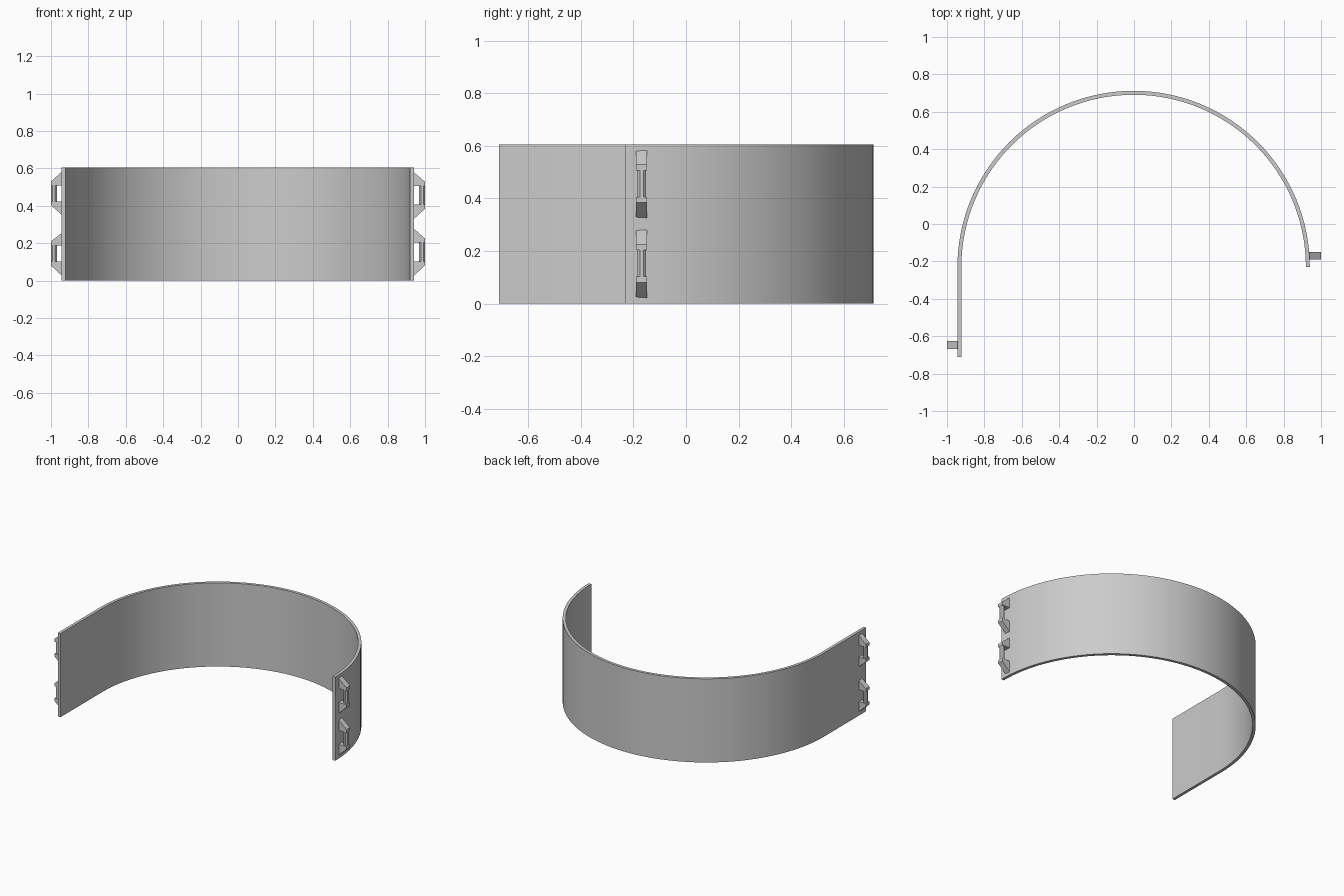
import bpy, bmesh, math
from mathutils import Vector

cube = bpy.data.objects.get("Cube")
if cube:
    bpy.data.objects.remove(cube)

grey = bpy.data.materials.new("plain grey")
grey.use_nodes = True
grey.diffuse_color = (0.6, 0.6, 0.6, 1)
grey.node_tree.nodes["Principled BSDF"].inputs["Base Color"].default_value = grey.diffuse_color

HEIGHT, OUTER, THICK = 0.605, 0.942, 0.021
CENTRE = Vector((-0.002, -0.23))
FRONT = -0.71


def extrude(bm, outline, move):
    """Extrude a closed outline into a solid prism."""
    face = bm.faces.new([bm.verts.new(p) for p in outline])
    new = bmesh.ops.extrude_face_region(bm, geom=[face])["geom"]
    bmesh.ops.translate(bm, vec=move, verts=[v for v in new if isinstance(v, bmesh.types.BMVert)])


def finish(bm, name):
    bmesh.ops.recalc_face_normals(bm, faces=bm.faces)
    mesh = bpy.data.meshes.new(name)
    bm.to_mesh(mesh)
    bm.free()
    mesh.materials.append(grey)
    obj = bpy.data.objects.new(name, mesh)
    bpy.context.collection.objects.link(obj)
    bpy.ops.object.select_all(action="DESELECT")
    obj.select_set(True)
    bpy.context.view_layer.objects.active = obj
    bpy.ops.object.shade_smooth_by_angle(angle=math.radians(25))
    return obj


# Curved band: half circle, with a straight run on the right side
def band_edge(radius, steps=64):
    arc = [math.pi * i / steps for i in range(steps + 1)]
    pts = [(CENTRE.x + radius * math.cos(a), CENTRE.y + radius * math.sin(a), 0) for a in arc]
    return pts + [(CENTRE.x - radius, FRONT, 0)]


bm = bmesh.new()
extrude(bm, band_edge(OUTER) + band_edge(OUTER - THICK)[::-1], (0, 0, HEIGHT))
finish(bm, "curved_band")


# Loop handle: two sloped feet joined by a thin upright bar
def handle(name, side, y, base, bottom, low, high, top):
    width, reach, bar = 0.041, 1.0, 0.032
    hole_low, hole_high = low + 0.022, high - 0.022
    bm = bmesh.new()
    for root, tip, hole in ((bottom, low, hole_low), (top, high, hole_high)):
        foot = [(base, root), (reach, tip), (reach, hole), (base, hole)]
        extrude(bm, [(side * x, y - width / 2, z) for x, z in foot], (0, width, 0))
    ring = [math.pi * (i + 0.5) / 4 for i in range(8)]
    r = bar / 2 / math.cos(math.pi / 8)
    extrude(bm, [(side * (reach - bar / 2) + r * math.cos(a), y + r * math.sin(a), hole_low)
                 for a in ring], (0, 0, hole_high - hole_low))
    finish(bm, name)


handle("left_upper_handle", 1, -0.169, 0.93, 0.32, 0.384, 0.528, 0.588)
handle("left_lower_handle", 1, -0.169, 0.93, 0.016, 0.081, 0.225, 0.286)
handle("right_upper_handle", -1, -0.647, 0.935, 0.346, 0.402, 0.53, 0.588)
handle("right_lower_handle", -1, -0.647, 0.935, 0.02, 0.08, 0.21, 0.26)
